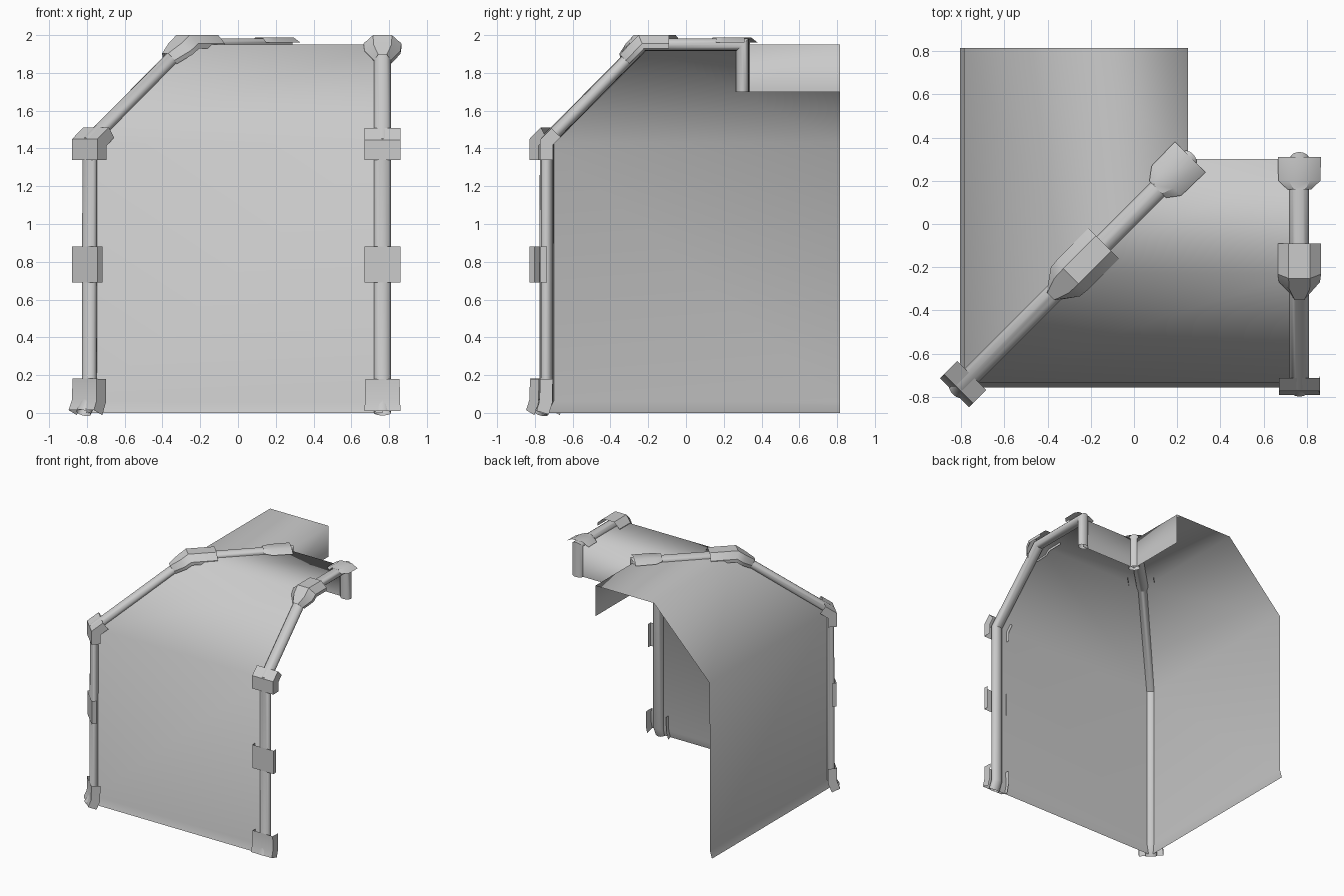
import bpy, math
from mathutils import Vector

if "Cube" in bpy.data.objects:
    bpy.data.objects.remove(bpy.data.objects["Cube"])

mat = bpy.data.materials.new("light grey metal")
mat.diffuse_color = (0.6, 0.6, 0.6, 1)
mat.use_nodes = True
mat.node_tree.nodes["Principled BSDF"].inputs["Base Color"].default_value = mat.diffuse_color

# Wall profile as (y, z): flared foot, wall, sloping shoulder, roof, hanging lip
WALL = [(-0.755, 0), (-0.737, 0.06), (-0.735, 1.43), (-0.23, 1.95), (0.30, 1.95), (0.30, 1.70)]
PIPE = [(-0.768, 0), (-0.737, 0.07), (-0.735, 1.44), (-0.23, 1.95), (0.30, 1.95), (0.30, 1.70)]
SHIFT = 0.05      # the corner diagonal is x = y - SHIFT
END = 0.765


def make(name, verts, faces, angle=None):
    me = bpy.data.meshes.new(name)
    me.from_pydata([tuple(v) for v in verts], [], faces)
    me.materials.append(mat)
    ob = bpy.data.objects.new(name, me)
    bpy.context.collection.objects.link(ob)
    bpy.ops.object.select_all(action='DESELECT')
    ob.select_set(True)
    bpy.context.view_layer.objects.active = ob
    if angle is None:
        bpy.ops.object.shade_smooth()
    else:
        bpy.ops.object.shade_smooth_by_angle(angle=math.radians(angle))
    return ob


def grid_faces(rows, cols, closed=False):
    out = []
    for i in range(rows - 1):
        for j in range(cols if closed else cols - 1):
            k = (j + 1) % cols
            out.append((i * cols + j, i * cols + k, (i + 1) * cols + k, (i + 1) * cols + j))
    return out


def sweep(name, path, section, frame, widths=None, closed=False, angle=35):
    """Sweep a (side, outward) section along a (y, z) path with mitred bends."""
    origin, u, side, stretch = frame
    pts = [Vector((y * stretch, z)) for y, z in path]
    dirs = [(b - a).normalized() for a, b in zip(pts, pts[1:])]
    verts = []
    for i, p in enumerate(pts):
        a, b = dirs[max(i - 1, 0)], dirs[min(i, len(dirs) - 1)]
        t = (a + b).normalized()
        n = Vector((-t.y, t.x)) / max(t.dot(a), 0.5)
        w = widths[i] if widths else 1
        for s, o in section:
            q = p + n * o
            verts.append(origin + u * q.x + Vector((0, 0, q.y)) + side * s * w)
    return make(name, verts, grid_faces(len(pts), len(section), closed), angle)


# Two curved shell panels that meet on the diagonal
n = len(WALL)
front = [(x, y, z) for y, z in WALL for x in (y - SHIFT, END)]
make("front_panel", front, grid_faces(n, 2))
left = [(y - SHIFT, yy, z) for y, z in WALL for yy in (END + SHIFT, y)]
make("left_panel", left, grid_faces(n, 2))

r2 = math.sqrt(0.5)
FRAMES = {
    "end": (Vector((END, 0, 0)), Vector((0, 1, 0)), Vector((1, 0, 0)), 1.0),
    "corner": (Vector((-SHIFT, 0, 0)), Vector((r2, r2, 0)), Vector((r2, -r2, 0)), math.sqrt(2)),
}

ROUND = [(0.045 * math.cos(k * math.pi / 8), 0.033 * math.sin(k * math.pi / 8)) for k in range(16)]
PLATE = [(-0.095, 0), (-0.095, 0.036), (0.095, 0.036), (0.095, 0)]
BOX = [(-0.095, -0.03), (-0.095, 0.038), (0.095, 0.038), (0.095, -0.03)]
CAP = [(-0.1, -0.02), (-0.1, 0.005), (-0.05, 0.05), (0.05, 0.05), (0.1, 0.005), (0.1, -0.02)]
LOW = [(-0.1, 0.01), (-0.05, 0.037), (0.05, 0.037), (0.1, 0.01)]

for key, fr in FRAMES.items():
    # Ribbed pipe following the whole profile
    sweep(key + "_pipe", PIPE, ROUND, fr, closed=True)
    # Foot clamp, flared at the floor
    sweep(key + "_foot_clamp", [(-0.755, 0), (-0.737, 0.06), (-0.735, 0.18)], BOX, fr,
          widths=[1, 0.98, 0.95])
    # Middle plate on the upright
    sweep(key + "_middle_plate", [(-0.735, 0.69), (-0.735, 0.88)], PLATE, fr)
    # Clamp around the lower bend
    sweep(key + "_knee_clamp", [(-0.735, 1.34), (-0.735, 1.43), (-0.685, 1.481)], BOX, fr)
    # Bevelled clamp around the upper bend, tapering downhill
    sweep(key + "_shoulder_clamp", [(-0.315, 1.863), (-0.265, 1.914), (-0.23, 1.95), (-0.09, 1.95)],
          CAP, fr, widths=[0.45, 0.95, 1, 1])
    # Low clamp at the inner roof edge
    sweep(key + "_roof_clamp", [(0.16, 1.95), (0.20, 1.95), (0.31, 1.95)], LOW, fr,
          widths=[0.55, 0.97, 1])
